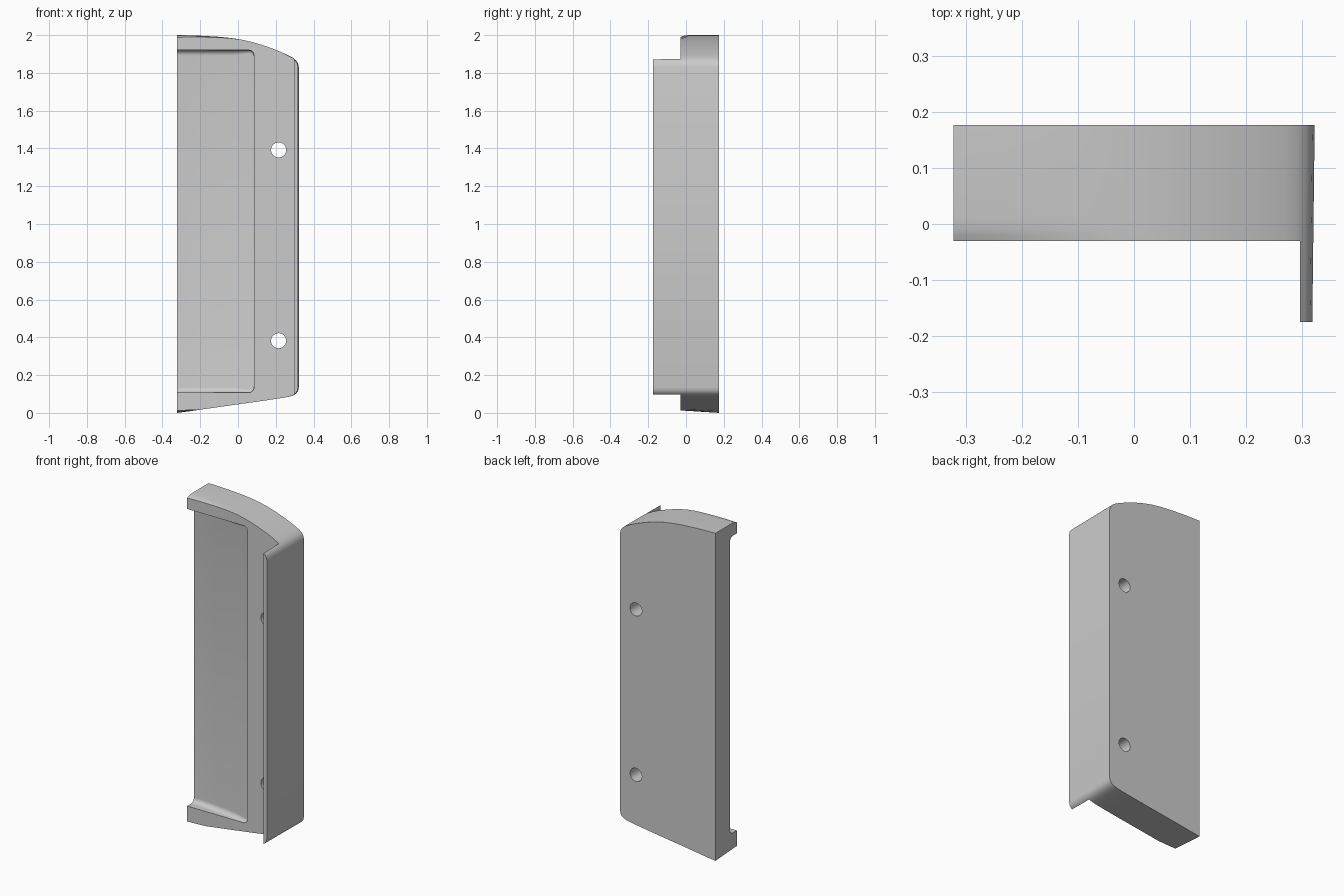
import bpy, bmesh, math

if "Cube" in bpy.data.objects:
    bpy.data.objects.remove(bpy.data.objects["Cube"])

grey = bpy.data.materials.new("light_grey")
grey.diffuse_color = (0.6, 0.6, 0.6, 1)
grey.use_nodes = True
grey.node_tree.nodes["Principled BSDF"].inputs["Base Color"].default_value = grey.diffuse_color


def loft(name, rings):
    """Skin a list of equal-length closed rings and cap both ends."""
    bm = bmesh.new()
    vs = [[bm.verts.new(p) for p in r] for r in rings]
    n = len(vs[0])
    for a, b in zip(vs, vs[1:]):
        for i in range(n):
            bm.faces.new((a[i], a[(i + 1) % n], b[(i + 1) % n], b[i]))
    bm.faces.new(vs[0])
    bm.faces.new(vs[-1])
    bmesh.ops.recalc_face_normals(bm, faces=bm.faces)
    me = bpy.data.meshes.new(name)
    bm.to_mesh(me)
    bm.free()
    ob = bpy.data.objects.new(name, me)
    bpy.context.collection.objects.link(ob)
    return ob


def arc(cx, cz, r, a0, a1, n=6):
    return [(cx + r * math.cos(math.radians(a0 + (a1 - a0) * i / n)),
             cz + r * math.sin(math.radians(a0 + (a1 - a0) * i / n))) for i in range(n + 1)]


# Side outline in x and z: bowed top, rounded outer corners, sloping bottom
top = [(-0.322, 2.0), (-0.25, 1.999), (-0.18, 1.996), (-0.1, 1.991), (-0.04, 1.985),
       (0.02, 1.976), (0.08, 1.962), (0.14, 1.944), (0.2, 1.922), (0.24, 1.905)]
corner_top = [(0.27, 1.891), (0.292, 1.879), (0.308, 1.865), (0.318, 1.85), (0.322, 1.83)]
corner_low = [(0.322, 0.135), (0.318, 0.116), (0.308, 0.102), (0.292, 0.092), (0.27, 0.086)]
bottom = [(0.24, 0.08), (0.1, 0.059), (-0.08, 0.034), (-0.2, 0.017), (-0.26, 0.008), (-0.322, 0.0)]
outline = top + corner_top + corner_low + bottom


def ring(y):
    t = (0.176 - y) / 0.206                     # 0 at the back, 1 at the plate front
    ease = max(0, min(1, (0.012 - y) / 0.042)) ** 2
    pts = []
    for x, z in outline:
        if z > 1.9:                             # softened upper front edge
            z -= 0.012 * ease * max(0, min(1, -x / 0.322))
        elif x < -0.19:                         # lifted lower front corner
            z += 0.013 * min(1, t) * (-0.2 - x) / 0.122
        if x > 0.25:                            # slight draft on the outer side
            x -= 0.0025 * t
        pts.append((x, y, z))
    return pts


body = loft("handle_plate", [ring(y) for y in (-0.175, -0.03, -0.02, -0.01, 0.012, 0.176)])

# Cutter leaving only the outer flange in front of the plate
flange_cut = loft("flange_cutter", [[(-1, y, -1), (0.296, y, -1), (0.296, y, 3), (-1, y, 3)]
                                    for y in (-1, -0.03)])

# Shallow pocket, open on the inner side, with filleted ends and a rising floor
Z0, Z1, X1, R = 0.107, 1.921, 0.085, 0.028
xs = [-0.4, -0.322, -0.26, -0.2, -0.14, -0.08, -0.02, 0.03]
xs += [X1 - R + R * math.sin(math.radians(a)) for a in (0, 20, 40, 60, 75, 90)]
rings = []
for x in xs:
    u = max(0, (x + 0.322) / (X1 + 0.322))
    d = 0.066 - 0.05 * u ** 1.6
    f = min(0.03, d * 0.9)
    k = max(0, x - (X1 - R))
    inset = R - math.sqrt(max(0, R * R - k * k))
    lo, hi, floor = Z0 + inset, Z1 - inset, -0.03 + d
    sec = [(-0.1, lo)]
    sec += arc(floor - f, lo + f, f, -90, 0)
    sec += arc(floor - f, hi - f, f, 0, 90)
    sec += [(-0.1, hi)]
    rings.append([(x, y, z) for y, z in sec])
pocket = loft("pocket_cutter", rings)

# Two screw holes
holes = [loft("screw_hole_cutter", [[(x, y, z) for x, z in arc(0.215, h, 0.04, 0, 360, 32)[:-1]]
                                    for y in (-0.1, 0.3)]) for h in (0.382, 1.392)]

# Apply the cuts, then drop the cutters
bpy.context.view_layer.objects.active = body
body.select_set(True)
for c in [flange_cut, pocket] + holes:
    c.hide_render = True
    m = body.modifiers.new("cut", 'BOOLEAN')
    m.operation, m.solver, m.object = 'DIFFERENCE', 'EXACT', c
    bpy.ops.object.modifier_apply(modifier=m.name)
    bpy.data.objects.remove(c)

body.data.materials.clear()
body.data.materials.append(grey)
for p in body.data.polygons:
    p.material_index = 0
bpy.ops.object.shade_smooth_by_angle(angle=math.radians(30))
